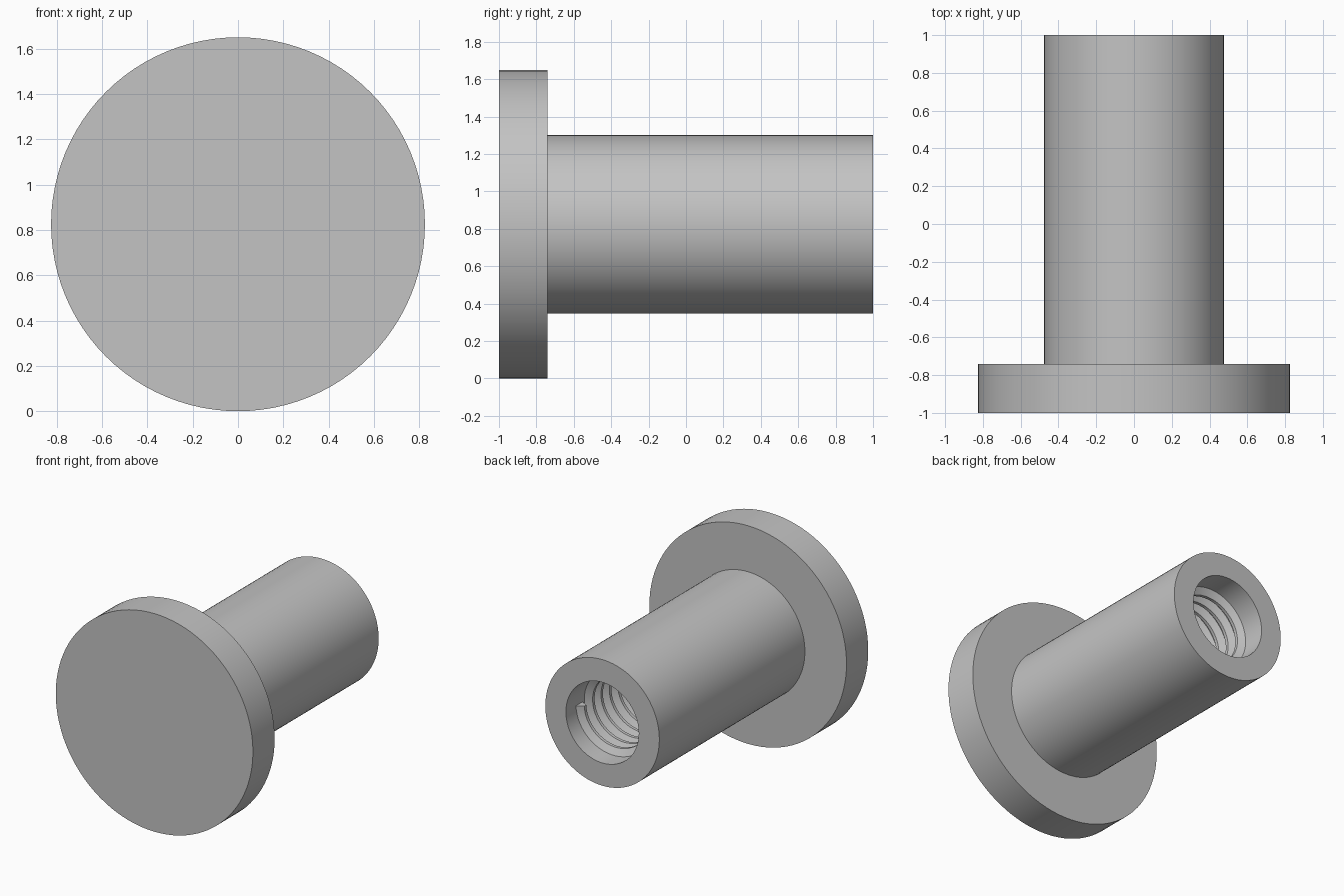
import bpy
import bmesh
import math
from mathutils import Matrix, Vector

cube = bpy.data.objects.get("Cube")
if cube:
    bpy.data.objects.remove(cube, do_unlink=True)

AXIS_Z = 0.825
HEAD_R, SHAFT_R, BORE_R, THREAD_R = 0.825, 0.477, 0.305, 0.255
HEAD_BACK, BORE_END = -0.74, -0.6
THREAD_START, PITCH, TURNS, STEPS = 0.84, 0.1, 13, 64

steel = bpy.data.materials.new("grey steel")
steel.use_nodes = True
colour = (0.55, 0.55, 0.55, 1)
steel.diffuse_color = colour
steel.node_tree.nodes["Principled BSDF"].inputs["Base Color"].default_value = colour


def finish(bm, name, angle):
    """Turn a bmesh into a shaded object lying along the y axis."""
    bmesh.ops.remove_doubles(bm, verts=bm.verts, dist=0.0001)
    bmesh.ops.recalc_face_normals(bm, faces=bm.faces)
    mesh = bpy.data.meshes.new(name)
    bm.to_mesh(mesh)
    bm.free()
    mesh.materials.append(steel)
    obj = bpy.data.objects.new(name, mesh)
    obj.location.z = AXIS_Z
    bpy.context.collection.objects.link(obj)
    bpy.ops.object.select_all(action='DESELECT')
    obj.select_set(True)
    bpy.context.view_layer.objects.active = obj
    bpy.ops.object.shade_smooth_by_angle(angle=math.radians(angle))
    return obj


# Flanged barrel with a blind bore, turned from one profile (radius, y)
profile = [(0, -1), (HEAD_R, -1), (HEAD_R, HEAD_BACK), (SHAFT_R, HEAD_BACK),
           (SHAFT_R, 1), (BORE_R, 1), (BORE_R, BORE_END), (0, BORE_END)]
bm = bmesh.new()
verts = [bm.verts.new((r, y, 0)) for r, y in profile]
edges = [bm.edges.new(pair) for pair in zip(verts, verts[1:])]
bmesh.ops.spin(bm, geom=verts + edges, cent=(0, 0, 0), axis=(0, 1, 0),
               angle=math.tau, steps=96, use_duplicate=False)
finish(bm, "flanged_barrel", 30)

# Internal thread: a trapezoid ridge swept along a helix inside the bore
section = [(BORE_R + 0.01, -0.045), (THREAD_R, -0.012),
           (THREAD_R, 0.012), (BORE_R + 0.01, 0.045)]
bm = bmesh.new()
rings = []
for i in range(TURNS * STEPS + 1):
    turn = Matrix.Rotation(math.tau * i / STEPS, 3, 'Y')
    y = THREAD_START - PITCH * i / STEPS
    rings.append([bm.verts.new(turn @ Vector((r, y + dy, 0))) for r, dy in section])
for a, b in zip(rings, rings[1:]):
    for k in range(4):
        n = (k + 1) % 4
        bm.faces.new((a[k], a[n], b[n], b[k]))
bm.faces.new(rings[0])
bm.faces.new(rings[-1][::-1])
finish(bm, "internal_thread", 25)
